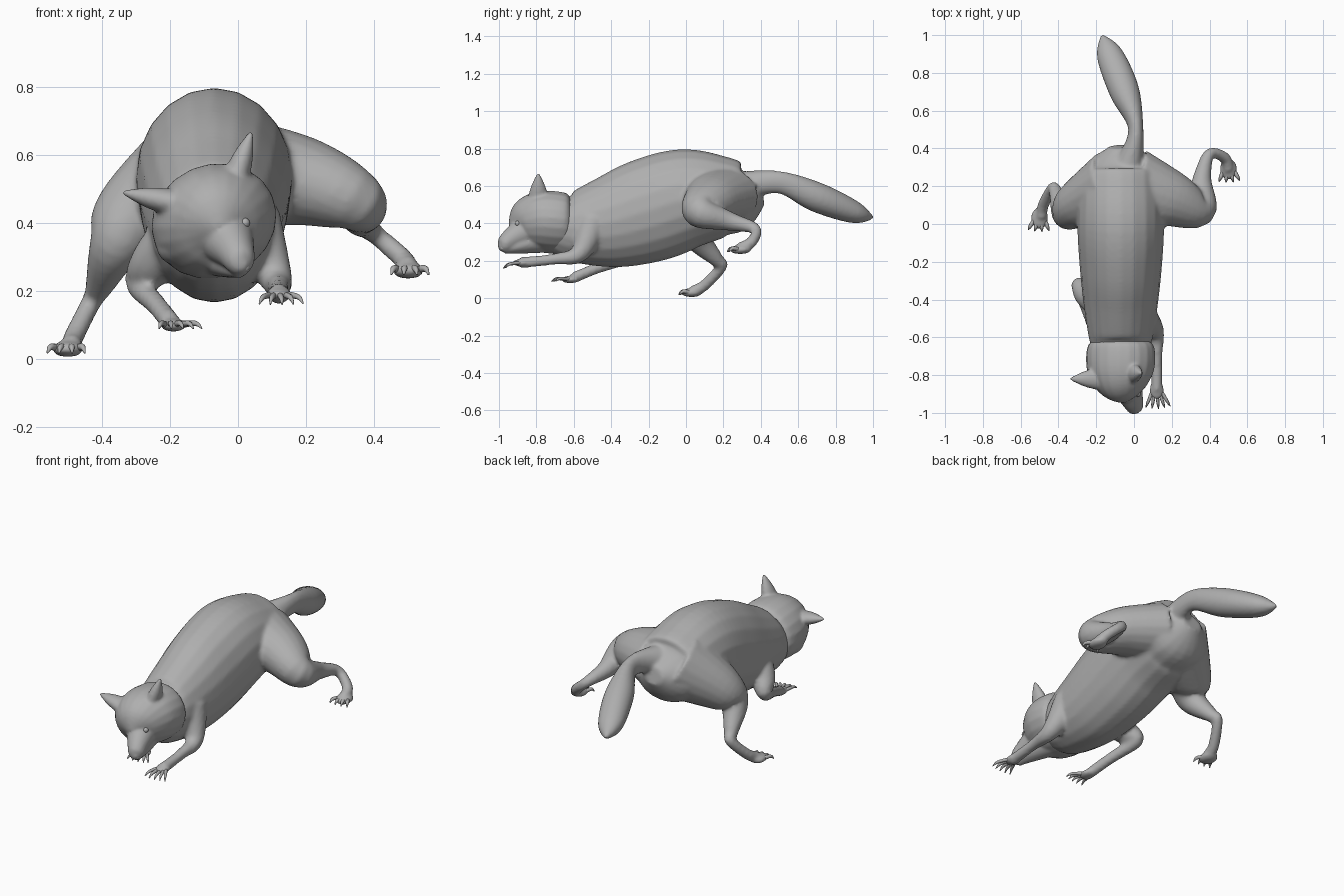
import bpy
import bmesh
import math
from mathutils import Matrix, Vector

cube = bpy.data.objects.get("Cube")
if cube:
    bpy.data.objects.remove(cube, do_unlink=True)

grey = bpy.data.materials.new("fur_grey")
grey.use_nodes = True
colour = (0.43, 0.43, 0.43, 1)
grey.diffuse_color = colour
for node in grey.node_tree.nodes:
    if node.type == 'BSDF_PRINCIPLED':
        node.inputs["Base Color"].default_value = colour

side_axis, long_axis, up_axis = Matrix.Identity(3)


def smooth_path(sections, steps=6):
    """Rounded path through sections of x, y, z, side radius and optional up radius."""
    knots = [Vector(s if len(s) == 5 else (*s, s[-1])) for s in sections]
    padded = [knots[0], *knots, knots[-1]]
    path = []
    for before, start, end, after in zip(padded, padded[1:], padded[2:], padded[3:]):
        leave, arrive = (end - before) / 2, (after - start) / 2
        for step in range(steps):
            t = step / steps
            bend = start.lerp(end, t * t * (3 - 2 * t))
            path.append(bend + leave * t * (1 - t) ** 2 - arrive * t * t * (1 - t))
    return path + [knots[-1]]


def loft(bm, sections, side=side_axis, sides=20):
    """Closed tube of elliptical rings, with a frame carried along the path."""
    path = smooth_path(sections)
    centres = [Vector(section[:3]) for section in path]
    last = len(path) - 1
    rings = []
    for index, section in enumerate(path):
        ahead = (centres[min(index + 1, last)] - centres[max(index - 1, 0)]).normalized()
        side = (side - ahead * side.dot(ahead)).normalized()
        wide, tall = side * section[3], ahead.cross(side) * section[4]
        angles = [math.tau * k / sides for k in range(sides)]
        rings.append([bm.verts.new(centres[index] + wide * math.cos(a) + tall * math.sin(a))
                      for a in angles])
    faces = [bm.faces.new(rings[0]), bm.faces.new(rings[-1])]
    for ring, following in zip(rings, rings[1:]):
        for k in range(sides):
            faces.append(bm.faces.new((ring[k - 1], ring[k], following[k], following[k - 1])))
    bmesh.ops.recalc_face_normals(bm, faces=faces)


def ellipsoid(bm, centre, size):
    placement = Matrix.LocRotScale(Vector(centre), None, Vector(size))
    bmesh.ops.create_uvsphere(bm, u_segments=16, v_segments=10, radius=1, matrix=placement)


def finish(name, bm):
    mesh = bpy.data.meshes.new(name)
    bm.to_mesh(mesh)
    bm.free()
    mesh.materials.append(grey)
    for face in mesh.polygons:
        face.use_smooth = True
    part = bpy.data.objects.new(name, mesh)
    bpy.context.collection.objects.link(part)
    return part


def fuse(part, voxel):
    """Melt overlapping shapes into one soft skin."""
    skin = part.modifiers.new("fuse", 'REMESH')
    skin.mode = 'VOXEL'
    skin.voxel_size = voxel
    skin.use_smooth_shade = True
    soften = part.modifiers.new("soften", 'SMOOTH')
    soften.factor = 0.5
    soften.iterations = 5


def paw(bm, name, centre, forward, scale, toe_count, toe_length):
    """Flattened pad joined to the limb, with a fan of separate pointed toes."""
    centre, forward = Vector(centre), Vector(forward).normalized()
    ellipsoid(bm, centre, Vector((.04, .05, .02)) * scale)
    toes = bmesh.new()
    thick = .01 * scale
    for toe in range(toe_count):
        fan = 2 * toe / (toe_count - 1) - 1
        aim = forward + side_axis * fan / 2
        root = centre + side_axis * fan * thick * 2
        reach = aim.normalized() * toe_length
        knuckle = root + reach * .7 + up_axis * thick / 2
        tip = root + reach - up_axis * thick
        loft(toes, [(*root, thick), (*knuckle, thick * .8), (*tip, thick / 5)], sides=8)
    finish(name + "_toes", toes)


def ear(bm, base, tip):
    """Leaf shape: broad along the head, thin across, pointed at the tip."""
    base, tip = Vector(base), Vector(tip)
    middle = base.lerp(tip, .5)
    loft(bm, [(*base, .06, .04), (*middle, .04, .03), (*tip, .006)], long_axis)


body = bmesh.new()

# Torso: length position, height, half width, half height
torso = [(.41, .55, .06, .05), (.3, .53, .2, .17), (.2, .54, .22, .22), (0, .53, .23, .27),
         (-.2, .47, .22, .28), (-.4, .41, .2, .25), (-.6, .38, .17, .19), (-.7, .4, .14, .14)]
loft(body, [(-.07, *section) for section in torso])

# Tail: thin root and a full brush
loft(body, [(-.03, .3, .6, .08), (.01, .5, .62, .04, .06), (-.05, .7, .54, .08),
            (-.13, .9, .46, .07, .06), (-.17, 1, .43, .01)])

# Hind legs: hip, knee, hock, ankle
loft(body, [(0, .2, .55, .2, .16), (.2, .13, .52, .15, .13), (.35, .08, .46, .09),
            (.36, .24, .41, .05), (.4, .37, .37, .03), (.48, .35, .3, .03),
            (.5, .29, .27, .03)], long_axis)
loft(body, [(-.1, .2, .55, .2), (-.3, .1, .42, .13), (-.36, .06, .33, .08),
            (-.41, .16, .21, .04), (-.43, .19, .17, .03), (-.48, .1, .07, .03),
            (-.49, .04, .04, .03)], long_axis)

# Forelegs: shoulder, elbow, wrist
loft(body, [(.04, -.5, .4, .09), (.11, -.57, .24, .05), (.12, -.7, .21, .03),
            (.12, -.88, .19, .03)])
loft(body, [(-.17, -.42, .36, .09), (-.25, -.37, .28, .07), (-.29, -.33, .22, .04),
            (-.24, -.48, .16, .03), (-.2, -.6, .11, .03)])

# Paws
paw(body, "left_fore", (.12, -.88, .19), (.1, -1, -.2), 1, 5, .1)
paw(body, "right_fore", (-.19, -.62, .1), (.3, -1, 0), 1, 5, .1)
paw(body, "left_hind", (.5, .29, .26), (.1, -1, 0), 1.2, 4, .07)
paw(body, "right_hind", (-.5, .03, .03), (-.1, -1, 0), 1.2, 4, .07)
fuse(finish("body_and_limbs", body), .011)

# Head: rolled to one side, with a ruff edge behind the cheeks
head = bmesh.new()
roll = Vector((.9, 0, .4))
skull = [(-.07, -.6, .4, .12), (-.07, -.65, .4, .18, .16), (-.07, -.78, .41, .18, .16),
         (-.06, -.88, .4, .12), (-.05, -.94, .38, .02)]
muzzle = [(-.05, -.82, .38, .1), (-.01, -.93, .32, .06), (.01, -.98, .28, .04),
          (.02, -1, .27, .01)]
jaw = [(-.06, -.76, .32, .08), (-.01, -.88, .28, .05, .04), (.01, -.97, .25, .02, .01)]
for shape in (skull, muzzle, jaw):
    loft(head, shape, roll)
ellipsoid(head, (-.16, -.74, .33), (.08, .1, .06))
ear(head, (-.01, -.79, .52), (.04, -.79, .67))
ear(head, (-.19, -.82, .46), (-.34, -.82, .49))
fuse(finish("head", head), .008)

# Eyes and nose
for name, centre in (("left_eye", (.02, -.9, .4)), ("right_eye", (-.08, -.91, .36)),
                     ("nose", (.02, -.98, .27))):
    detail = bmesh.new()
    ellipsoid(detail, centre, [.015] * 3)
    finish(name, detail)
